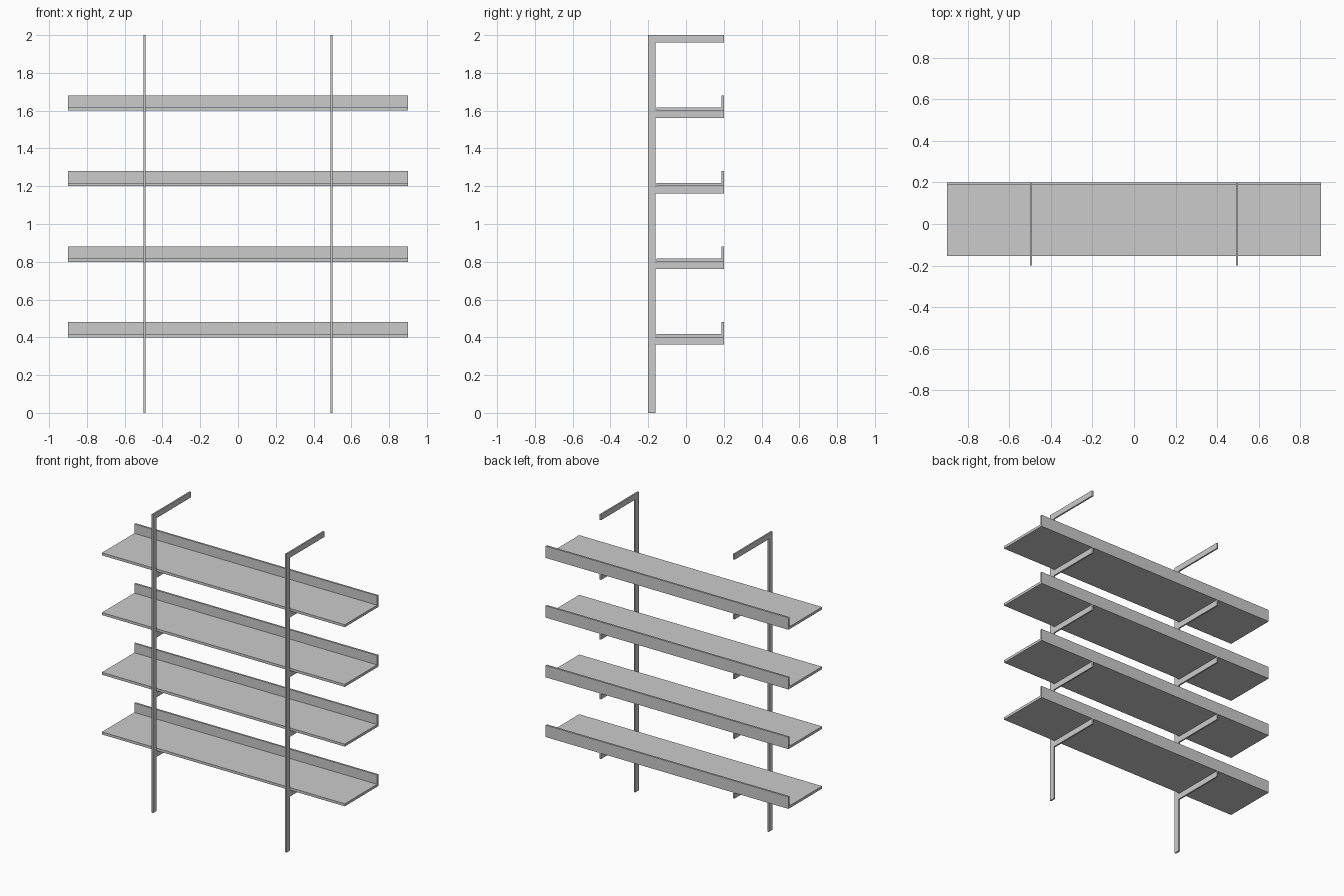
import bpy
import bmesh

cube = bpy.data.objects.get("Cube")
if cube:
    bpy.data.objects.remove(cube, do_unlink=True)

# One plain grey finish for everything
grey = bpy.data.materials.new("light_grey")
grey.use_nodes = True
colour = (0.6, 0.6, 0.6, 1.0)
grey.diffuse_color = colour
grey.node_tree.nodes["Principled BSDF"].inputs["Base Color"].default_value = colour


def extrude_profile(name, profile, x_centre, width):
    """Extrude a closed (y, z) outline along x."""
    bm = bmesh.new()
    verts = [bm.verts.new((x_centre - width / 2, y, z)) for y, z in profile]
    face = bm.faces.new(verts)
    result = bmesh.ops.extrude_face_region(bm, geom=[face])
    moved = [g for g in result["geom"] if isinstance(g, bmesh.types.BMVert)]
    bmesh.ops.translate(bm, verts=moved, vec=(width, 0, 0))
    bmesh.ops.recalc_face_normals(bm, faces=bm.faces)
    mesh = bpy.data.meshes.new(name)
    bm.to_mesh(mesh)
    bm.free()
    mesh.materials.append(grey)
    obj = bpy.data.objects.new(name, mesh)
    bpy.context.collection.objects.link(obj)
    return obj


FRONT, BACK, TOP = -0.2, 0.2, 2.0
BAR = 0.038
SHELF_LEVELS = [0.4, 0.8, 1.2, 1.6]

# Flat bar frames: one upright with an arm below each shelf and one at the top
inner = FRONT + BAR
frame = [(FRONT, 0), (inner, 0)]
for z in SHELF_LEVELS + [TOP]:
    frame += [(inner, z - BAR), (BACK, z - BAR), (BACK, z)]
    if z < TOP:
        frame.append((inner, z))
frame.append((FRONT, TOP))
for side, x in (("right", -0.495), ("left", 0.495)):
    extrude_profile(f"frame_{side}", frame, x, 0.01)

# Shelves: thin boards with an upstand along the back edge
BOARD, LIP, LIP_HEIGHT = 0.017, 0.013, 0.08
SHELF_FRONT = -0.155
for i, z in enumerate(SHELF_LEVELS, 1):
    shelf = [(SHELF_FRONT, z), (BACK, z), (BACK, z + LIP_HEIGHT),
             (BACK - LIP, z + LIP_HEIGHT), (BACK - LIP, z + BOARD),
             (SHELF_FRONT, z + BOARD)]
    extrude_profile(f"shelf_{i}", shelf, 0, 1.8)
